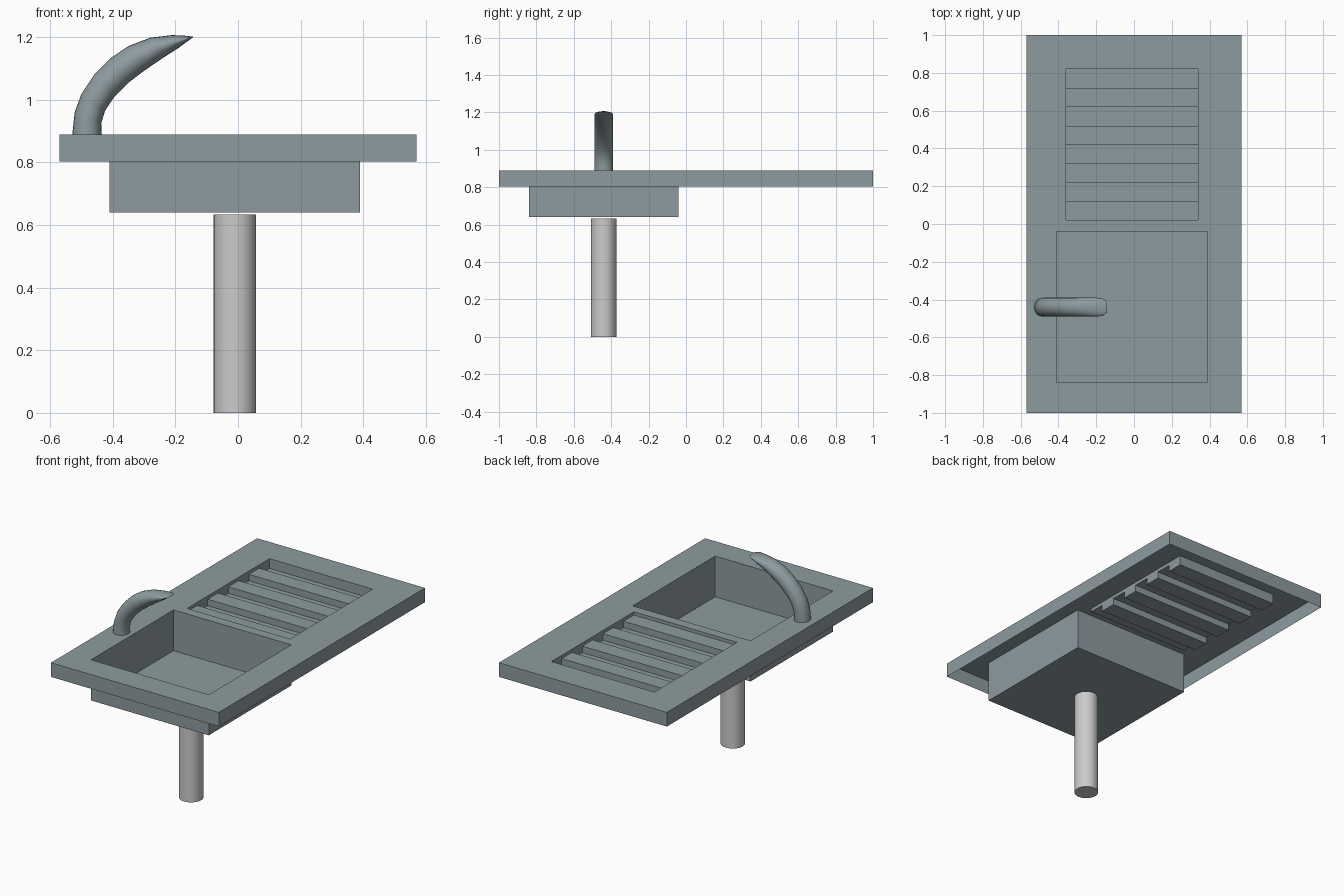
import bpy, bmesh, math
from mathutils import Vector

if "Cube" in bpy.data.objects:
    bpy.data.objects.remove(bpy.data.objects["Cube"])


def material(name, rgb):
    m = bpy.data.materials.new(name)
    m.diffuse_color = (*rgb, 1)
    m.use_nodes = True
    m.node_tree.nodes["Principled BSDF"].inputs["Base Color"].default_value = m.diffuse_color
    return m


STEEL = material("blue_grey_steel", (0.27, 0.33, 0.35))
PIPE = material("light_grey_pipe", (0.60, 0.60, 0.60))
TOP, BOTTOM, FLOOR = 0.89, 0.803, 0.64
HIGH, LOW = 0.87, 0.83
SLAB = (-0.57, 0.57, -1.0, 1.0)
BASIN = (-0.41, 0.39, -0.84, -0.04)
DRAIN = (-0.36, 0.34, 0.02, 0.82)


def finish(bm, name, mat, smooth=False, recalc=True):
    bmesh.ops.remove_doubles(bm, verts=bm.verts, dist=1e-5)
    if recalc:
        bmesh.ops.recalc_face_normals(bm, faces=bm.faces)
    me = bpy.data.meshes.new(name)
    bm.to_mesh(me)
    bm.free()
    me.materials.append(mat)
    ob = bpy.data.objects.new(name, me)
    bpy.context.collection.objects.link(ob)
    if smooth:
        bpy.ops.object.select_all(action='DESELECT')
        ob.select_set(True)
        bpy.context.view_layer.objects.active = ob
        bpy.ops.object.shade_smooth_by_angle(angle=math.radians(50))
    return ob


def quad(bm, *pts):
    return bm.faces.new([bm.verts.new(p) for p in pts])


def flat(bm, x0, x1, y0, y1, z):
    quad(bm, (x0, y0, z), (x1, y0, z), (x1, y1, z), (x0, y1, z))


def wall_x(bm, x, y0, y1, z0, z1):
    quad(bm, (x, y0, z0), (x, y1, z0), (x, y1, z1), (x, y0, z1))


def wall_y(bm, y, x0, x1, z0, z1):
    quad(bm, (x0, y, z0), (x1, y, z0), (x1, y, z1), (x0, y, z1))


def walls(bm, box, z0, z1):
    x0, x1, y0, y1 = box
    for x in (x0, x1):
        wall_x(bm, x, y0, y1, z0, z1)
    for y in (y0, y1):
        wall_y(bm, y, x0, x1, z0, z1)


def inside(x, y, box):
    return box[0] < x < box[1] and box[2] < y < box[3]


# Sheet-metal counter: pierced top, skirt open below, with pressed-in basin
bm = bmesh.new()
xs = sorted({*SLAB[:2], *BASIN[:2], *DRAIN[:2]})
ys = sorted({*SLAB[2:], *BASIN[2:], *DRAIN[2:]})
for a, b in zip(xs, xs[1:]):
    for c, d in zip(ys, ys[1:]):
        mid = ((a + b) / 2, (c + d) / 2)
        if not inside(*mid, BASIN) and not inside(*mid, DRAIN):
            flat(bm, a, b, c, d, TOP)
walls(bm, SLAB, BOTTOM, TOP)
walls(bm, BASIN, FLOOR, TOP)
flat(bm, *BASIN, FLOOR)
finish(bm, "sink_counter_and_basin", STEEL)

# Draining board: eight strips alternating ridge and groove
bm = bmesh.new()
x0, x1, y0, y1 = DRAIN
n, prev = 8, TOP
for i in range(n):
    a, b = y0 + (y1 - y0) * i / n, y0 + (y1 - y0) * (i + 1) / n
    z = LOW if i % 2 else HIGH
    flat(bm, x0, x1, a, b, z)
    wall_y(bm, a, x0, x1, z, prev)
    for x in (x0, x1):
        wall_x(bm, x, a, b, z, TOP)
    prev = z
wall_y(bm, y1, x0, x1, prev, TOP)
finish(bm, "draining_board", STEEL)

# Curved tap: elliptical rings between outer and inner edge (x, z)
outer = [(-.53, .885), (-.522, .96), (-.50, 1.02), (-.46, 1.08), (-.405, 1.135),
         (-.35, 1.172), (-.28, 1.199), (-.21, 1.207), (-.17, 1.205), (-.143, 1.202)]
inner = [(-.435, .885), (-.437, .925), (-.425, .965), (-.395, 1.01), (-.35, 1.055),
         (-.30, 1.093), (-.24, 1.134), (-.19, 1.166), (-.163, 1.186), (-.145, 1.199)]
half = [.05] * 8 + [.046, .03]
SEG = 20
bm = bmesh.new()
rings = []
for (ox, oz), (ix, iz), w in zip(outer, inner, half):
    c = Vector(((ox + ix) / 2, -0.44, (oz + iz) / 2))
    u = Vector(((ox - ix) / 2, 0, (oz - iz) / 2))
    rings.append([bm.verts.new(c + u * math.cos(t) + Vector((0, w * math.sin(t), 0)))
                  for t in (2 * math.pi * k / SEG for k in range(SEG))])
for r, s in zip(rings, rings[1:]):
    for k in range(SEG):
        j = (k + 1) % SEG
        bm.faces.new((r[k], r[j], s[j], s[k]))
bm.faces.new(rings[0])
bm.faces.new(rings[-1])
finish(bm, "tap_spout", STEEL, smooth=True)

# Waste pipe
bm = bmesh.new()
bmesh.ops.create_cone(bm, cap_ends=True, segments=32, radius1=0.068, radius2=0.068, depth=0.634)
bmesh.ops.translate(bm, verts=bm.verts, vec=(-0.01, -0.44, 0.317))
finish(bm, "waste_pipe", PIPE, smooth=True)
